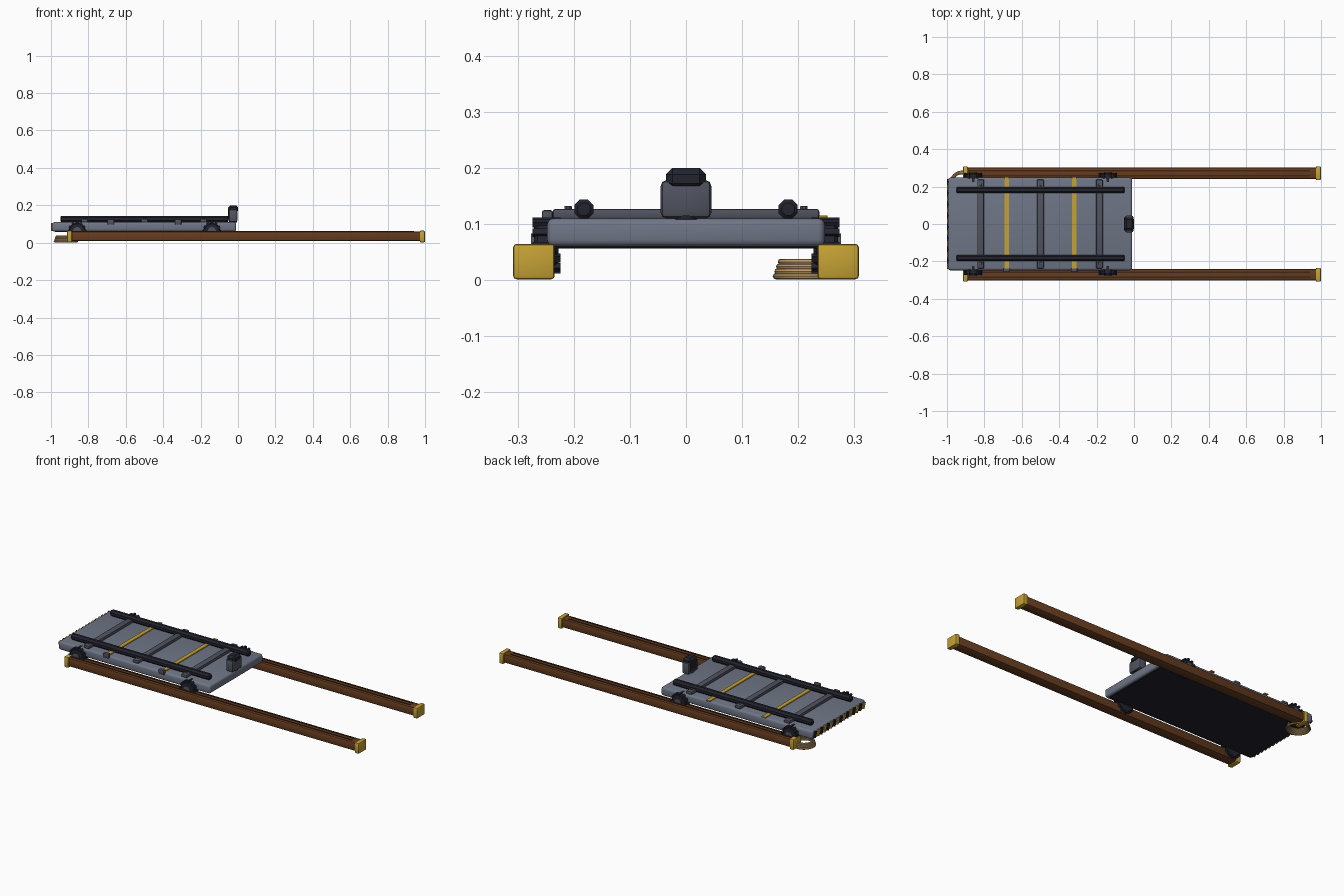
import bpy, bmesh, math
from mathutils import Matrix, Vector

cube = bpy.data.objects.get("Cube")
if cube:
    bpy.data.objects.remove(cube, do_unlink=True)


def material(name, r, g, b):
    m = bpy.data.materials.new(name)
    m.use_nodes = True
    col = (r, g, b, 1)
    m.diffuse_color = col
    m.node_tree.nodes["Principled BSDF"].inputs["Base Color"].default_value = col
    return m


STEEL = material("blue grey steel", 0.16, 0.18, 0.24)
IRON = material("dark grey iron", 0.08, 0.085, 0.115)
BLACK = material("black rubber", 0.016, 0.017, 0.027)
YELLOW = material("yellow paint", 0.56, 0.36, 0.035)
BROWN = material("brown wood", 0.13, 0.045, 0.014)
DARK = material("dark wood", 0.05, 0.018, 0.008)
TAN = material("tan rope", 0.5, 0.32, 0.13)


def finish(bm, name, mat):
    me = bpy.data.meshes.new(name)
    bm.to_mesh(me)
    bm.free()
    me.materials.append(mat)
    ob = bpy.data.objects.new(name, me)
    bpy.context.collection.objects.link(ob)
    return ob


def add_box(bm, centre, size, rot=None):
    mtx = Matrix.Translation(centre) @ (rot or Matrix()) @ Matrix.Diagonal((*size, 1))
    bmesh.ops.create_cube(bm, size=1, matrix=mtx)


def box(name, centre, size, mat, bevel=0, segments=2):
    bm = bmesh.new()
    add_box(bm, centre, size)
    if bevel:
        bmesh.ops.bevel(bm, geom=bm.edges[:], offset=bevel, segments=segments,
                        profile=0.5, affect='EDGES')
    return finish(bm, name, mat)


def cylinder(name, centre, radius, depth, axis, mat, sides=16, bevel=0):
    bm = bmesh.new()
    rot = Vector((0, 0, 1)).rotation_difference(Vector(axis)).to_matrix().to_4x4()
    turn = Matrix.Rotation(math.pi / sides, 4, 'Z')
    bmesh.ops.create_cone(bm, cap_ends=True, segments=sides, radius1=radius, radius2=radius,
                          depth=depth, matrix=Matrix.Translation(centre) @ rot @ turn)
    if bevel:
        rims = [e for e in bm.edges if any(len(f.verts) > 4 for f in e.link_faces)]
        bmesh.ops.bevel(bm, geom=rims, offset=bevel, segments=1, affect='EDGES')
    return finish(bm, name, mat)


X, Y, Z = (1, 0, 0), (0, 1, 0), (0, 0, 1)

# Deck and dark underside
box("deck", (-0.502, 0, 0.085), (0.985, 0.495, 0.05), STEEL, 0.012, 3)
box("underside_plate", (-0.502, 0, 0.0605), (0.955, 0.465, 0.009), BLACK, 0.002, 1)

# Slanted warning stripes across the rear edge
for i in range(16):
    bm = bmesh.new()
    add_box(bm, (-0.9955, -0.225 + 0.03 * i, 0.085), (0.008, 0.02, 0.038),
            Matrix.Rotation(0.35, 4, 'X'))
    finish(bm, "warning_stripe", BLACK if i % 2 else YELLOW)

# Cross bars with bolts
for x in (-0.82, -0.5, -0.185):
    box("cross_bar", (x, 0, 0.1175), (0.036, 0.475, 0.019), IRON, 0.005)
    for s in (-1, 1):
        cylinder("bolt", (x, 0.21 * s, 0.129), 0.007, 0.007, Z, IRON, 8, 0.001)

# Straps with buckles on the front edge
for x in (-0.68, -0.32):
    box("strap", (x, 0, 0.112), (0.025, 0.505, 0.006), YELLOW, 0.001, 1)
    box("buckle", (x, -0.247, 0.111), (0.036, 0.02, 0.028), IRON, 0.005)

# Parts repeated on both sides
for s, side in ((1, "left"), (-1, "right")):
    cylinder(side + "_skid_rail", (-0.5, 0.182 * s, 0.1265), 0.0185, 0.9, X, BLACK, 8, 0.006)

    # Wooden beam with dark strips and end caps
    y = 0.271 * s
    box(side + "_beam", (0.04, y, 0.034), (1.88, 0.062, 0.052), BROWN, 0.01)
    for off in (-0.013, 0.013):
        box(side + "_beam_strip", (0.02, y + off, 0.060), (1.84, 0.008, 0.006), DARK)
    for x in (-0.901, 0.986):
        box(side + "_beam_cap", (x, y, 0.033), (0.027, 0.074, 0.063), YELLOW, 0.006)

    # Wheels with tread blocks and hub
    for x in (-0.86, -0.14):
        wheel_at = Vector((x, 0.249 * s, 0.062))
        cylinder(side + "_wheel", wheel_at, 0.045, 0.044, Y, BLACK, 20, 0.006)
        cylinder(side + "_hub", wheel_at + Vector((0, 0.023 * s, 0)), 0.022, 0.008, Y, IRON, 12)
        bm = bmesh.new()
        for k in range(12):
            turn = Matrix.Rotation(k * math.tau / 12, 4, 'Y')
            add_box(bm, wheel_at + turn @ Vector((0, 0, 0.045)), (0.012, 0.05, 0.01), turn)
        finish(bm, side + "_treads", BLACK)

# Sensor post at the far end of the deck
box("sensor_body", (-0.026, 0, 0.144), (0.046, 0.09, 0.068), IRON, 0.01)
box("sensor_screen", (-0.05, 0, 0.15), (0.006, 0.07, 0.05), BLACK, 0.002, 1)
box("sensor_hood", (-0.026, 0, 0.18), (0.054, 0.072, 0.04), BLACK, 0.012, 1)
cylinder("sensor_base", (-0.026, 0, 0.112), 0.022, 0.008, Z, BLACK, 16)

# Coiled rope
for i in range(4):
    bpy.ops.mesh.primitive_torus_add(location=(-0.92, 0.22, 0.007 + 0.0085 * i),
                                     major_radius=0.06 - 0.003 * i, minor_radius=0.0055,
                                     major_segments=32, minor_segments=8)
    rope = bpy.context.object
    rope.name = "rope_coil"
    rope.data.materials.append(TAN)

# Smooth shading with sharp edges kept
bpy.ops.object.select_all(action='DESELECT')
for ob in bpy.context.scene.objects:
    if ob.type == 'MESH':
        ob.select_set(True)
        bpy.context.view_layer.objects.active = ob
bpy.ops.object.shade_smooth_by_angle(angle=math.radians(35))
